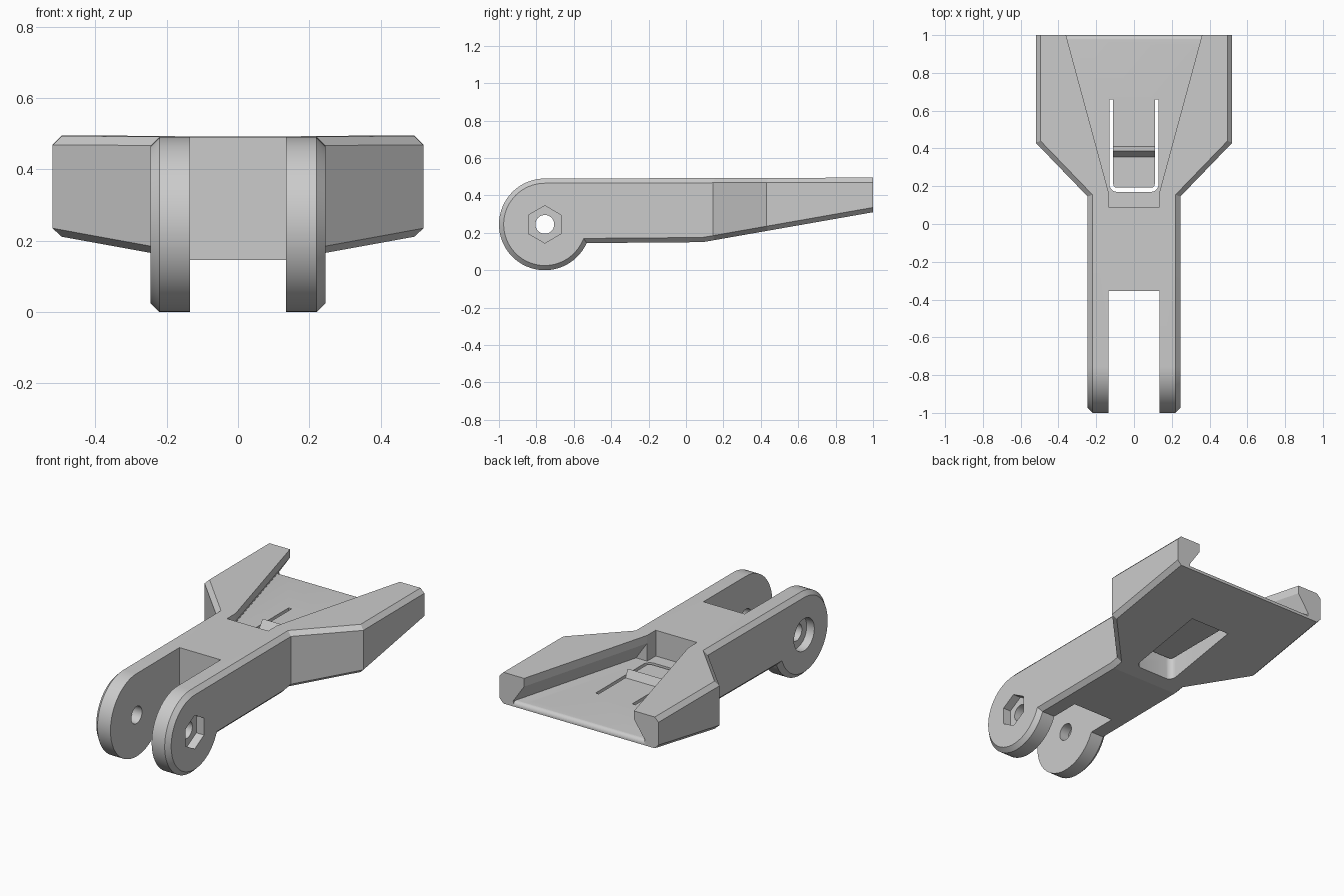
import bpy, bmesh
from math import sin, cos, pi, asin, radians

old = bpy.data.objects.get("Cube")
if old:
    bpy.data.objects.remove(old)

grey = bpy.data.materials.new("plain grey")
grey.use_nodes = True
colour = (0.6, 0.6, 0.6, 1)
grey.diffuse_color = colour
grey.node_tree.nodes["Principled BSDF"].inputs["Base Color"].default_value = colour

R, PIN_Y, TOP = 0.245, -0.755, 0.495
FLOOR, LIP, CHAMFER = 0.34, 0.446, 0.025


def finish(name, bm):
    bmesh.ops.recalc_face_normals(bm, faces=bm.faces[:])
    mesh = bpy.data.meshes.new(name)
    bm.to_mesh(mesh)
    bm.free()
    mesh.materials.append(grey)
    ob = bpy.data.objects.new(name, mesh)
    bpy.context.collection.objects.link(ob)
    return ob


def prism(name, points, axis, lo, hi):
    """Extrude a closed outline: (y, z) along x, or (x, y) along z."""
    bm = bmesh.new()
    place = (lambda p, t: (t, *p)) if axis == "x" else (lambda p, t: (*p, t))
    face = bm.faces.new([bm.verts.new(place(p, lo)) for p in points])
    ext = bmesh.ops.extrude_face_region(bm, geom=[face])
    step = place((0, 0), hi - lo)
    bmesh.ops.translate(bm, vec=step, verts=[v for v in ext["geom"] if isinstance(v, bmesh.types.BMVert)])
    return finish(name, bm)


def combine(target, other, operation):
    mod = target.modifiers.new("shape", "BOOLEAN")
    mod.operation, mod.solver, mod.object = operation, "EXACT", other
    bpy.context.view_layer.objects.active = target
    bpy.ops.object.modifier_apply(modifier=mod.name)
    bpy.data.objects.remove(other)


def arc(cx, cy, r, start, end, n):
    return [(cx + r * cos(start + (end - start) * i / n),
             cy + r * sin(start + (end - start) * i / n)) for i in range(n + 1)]


def mirrored(points):
    """Close an outline of +x points with its mirror image."""
    return points + [(-x, y) for x, y in reversed(points)]


# Body: side profile trimmed to the plan outline
side = arc(PIN_Y, R, R, pi / 2, 2 * pi - asin(0.1 / R), 44)
side += [(0.09, 0.15), (1, 0.31), (1, TOP)]
body = prism("clip_bracket", side, "x", -0.7, 0.7)
plan = mirrored([(0.245, -1.2), (0.245, 0.145), (0.52, 0.43), (0.52, 1.2)])
combine(body, prism("plan", plan, "z", -0.2, 0.8), "INTERSECT")

# Chamfer where the side walls meet the top, bottom and round end
bm = bmesh.new()
bm.from_mesh(body.data)
bmesh.ops.dissolve_limit(bm, angle_limit=radians(1), verts=bm.verts[:], edges=bm.edges[:])
bm.normal_update()
rims = []
for e in bm.edges:
    if len(e.link_faces) == 2:
        a, b = sorted((f.normal for f in e.link_faces), key=lambda n: abs(n.x))
        if abs(a.x) < 0.1 and abs(b.x) > 0.5 and a.y < 0.9:
            rims.append(e)
bmesh.ops.bevel(bm, geom=rims, offset=CHAMFER, segments=1, profile=0.5,
                affect="EDGES", clamp_overlap=False)
bm.to_mesh(body.data)
bm.free()

# Fork gap
gap = mirrored([(0.135, -1.2), (0.135, -0.355)])
combine(body, prism("fork_gap", gap, "z", -0.2, 0.8), "DIFFERENCE")

# Pin hole, hexagonal nut recess and round bolt head recess
ring = lambda r, n: arc(PIN_Y, R, r, pi / 2, pi / 2 + 2 * pi, n)[:-1]
combine(body, prism("pin_hole", ring(0.05, 48), "x", -0.5, 0.5), "DIFFERENCE")
combine(body, prism("nut_recess", ring(0.1, 6), "x", 0.195, 0.4), "DIFFERENCE")
combine(body, prism("bolt_recess", ring(0.095, 48), "x", -0.4, -0.195), "DIFFERENCE")

# Tapered channel with undercut rails
channel = mirrored([(0.135, 0.09), (0.135, 0.17), (0.387, 1.1)])
combine(body, prism("channel", channel, "z", FLOOR, 0.7), "DIFFERENCE")
bm = bmesh.new()
for s in (-1, 1):
    for x, y, z in ((0.135, 0.17, LIP), (0.387, 1.1, LIP), (0.208, 0.17, FLOOR), (0.46, 1.1, FLOOR)):
        bm.verts.new((s * x, y, z))
bmesh.ops.convex_hull(bm, input=bm.verts[:])
combine(body, finish("undercut", bm), "DIFFERENCE")

# Rounded back lip of the channel floor
lip = arc(0.975, FLOOR - 0.025, 0.025, pi / 2, 0, 8) + [(1.05, FLOOR - 0.025), (1.05, FLOOR)]
combine(body, prism("floor_lip", lip, "x", -0.43, 0.43), "DIFFERENCE")


# Spring tongue: a U-shaped slot over a pocket open below
def tongue_outline(w, front, r):
    return [(w, 0.66)] + arc(w - r, front + r, r, 0, -pi / 2, 6)


outer = tongue_outline(0.13, 0.17, 0.04)
inner = tongue_outline(0.11, 0.192, 0.02)
combine(body, prism("pocket", mirrored(outer), "z", 0, 0.285), "DIFFERENCE")
slot = mirrored(outer) + list(reversed(mirrored(inner)))
combine(body, prism("tongue_slot", slot, "z", 0.2, 0.4), "DIFFERENCE")

# Catch ridge across the tongue
ridge = [(0.355, 0.32), (0.355, FLOOR), (0.387, 0.385), (0.41, FLOOR), (0.41, 0.32)]
combine(body, prism("catch_ridge", ridge, "x", -0.11, 0.11), "UNION")

bpy.ops.object.select_all(action="DESELECT")
body.select_set(True)
bpy.context.view_layer.objects.active = body
bpy.ops.object.shade_smooth_by_angle(angle=radians(8))
